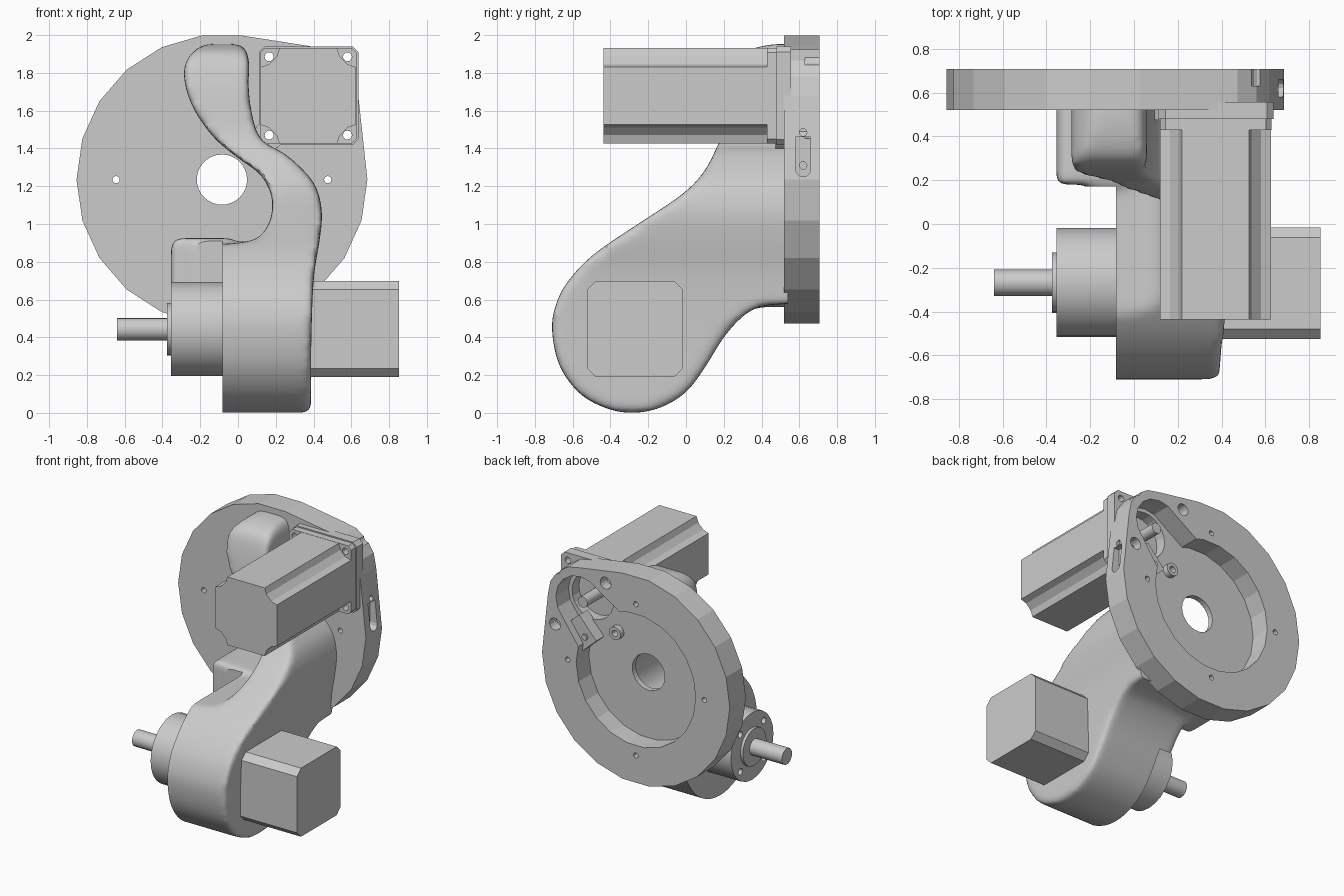
import bpy, bmesh, math
from mathutils import Vector, geometry

if "Cube" in bpy.data.objects:
    bpy.data.objects.remove(bpy.data.objects["Cube"])

DISC = (-0.085, 1.235)      # disc centre (x, z)
MOT = (0.372, 1.678)        # upper motor axis (x, z)
GEAR = (-0.268, 0.443)      # lower drive axis (y, z)


def prism(name, pts, axis, a, b):
    """Extrude a 2D outline along x (pts are y,z) or y (pts are x,z)."""
    place = (lambda p, d: (d, p[0], p[1])) if axis == 'x' else (lambda p, d: (p[0], d, p[1]))
    bm = bmesh.new()
    lo = [bm.verts.new(place(p, a)) for p in pts]
    hi = [bm.verts.new(place(p, b)) for p in pts]
    bm.faces.new(lo)
    bm.faces.new(hi)
    n = len(pts)
    for i in range(n):
        j = (i + 1) % n
        bm.faces.new((lo[i], lo[j], hi[j], hi[i]))
    bmesh.ops.recalc_face_normals(bm, faces=bm.faces)
    me = bpy.data.meshes.new(name)
    bm.to_mesh(me)
    bm.free()
    ob = bpy.data.objects.new(name, me)
    bpy.context.collection.objects.link(ob)
    return ob


def circle(c, r, n=24, off=0.0):
    return [(c[0] + r * math.cos(off + 2 * math.pi * i / n),
             c[1] + r * math.sin(off + 2 * math.pi * i / n)) for i in range(n)]


def rect(a0, a1, b0, b1, c=0.0):
    """Rectangle outline, optionally with chamfered corners."""
    if c == 0:
        return [(a0, b0), (a1, b0), (a1, b1), (a0, b1)]
    return [(a0 + c, b0), (a1 - c, b0), (a1, b0 + c), (a1, b1 - c),
            (a1 - c, b1), (a0 + c, b1), (a0, b1 - c), (a0, b0 + c)]


def hull(pts):
    return [pts[i] for i in geometry.convex_hull_2d([Vector(p) for p in pts])]


def spline(pts, steps=4):
    """Closed smooth curve through the points; a repeated point is a sharp corner."""
    out, n = [], len(pts)
    for i in range(n):
        p = [Vector(pts[(i + k) % n]) for k in (-1, 0, 1, 2)]
        if (p[1] - p[2]).length < 1e-6:
            continue
        for s in range(steps):
            t = s / steps
            v = 0.5 * (2 * p[1] + (p[2] - p[0]) * t
                       + (2 * p[0] - 5 * p[1] + 4 * p[2] - p[3]) * t * t
                       + (3 * p[1] - p[0] - 3 * p[2] + p[3]) * t ** 3)
            out.append((v.x, v.y))
    return out


def boolean(ob, tool, op='DIFFERENCE'):
    tool.hide_render = True
    m = ob.modifiers.new(op, 'BOOLEAN')
    m.object, m.operation, m.solver = tool, op, 'EXACT'


def bake(ob):
    """Apply the modifier stack and remove the helper objects."""
    tools = [m.object for m in ob.modifiers if m.type == 'BOOLEAN']
    bpy.context.view_layer.update()
    dg = bpy.context.evaluated_depsgraph_get()
    me = bpy.data.meshes.new_from_object(ob.evaluated_get(dg))
    ob.modifiers.clear()
    ob.data = me
    for t in tools:
        bpy.data.objects.remove(t)


def smooth(ob, deg=35):
    bpy.ops.object.select_all(action='DESELECT')
    ob.select_set(True)
    bpy.context.view_layer.objects.active = ob
    bpy.ops.object.shade_smooth_by_angle(angle=math.radians(deg))


screws = [(MOT[0] + sx * 0.2075, MOT[1] + sz * 0.2075) for sx in (-1, 1) for sz in (-1, 1)]

# Disc housing, open at the back, with a bulge around the motor
housing = prism('disc_housing', hull(circle(DISC, 0.77, 22) + circle(MOT, 0.265, 16)), 'y', 0.52, 0.708)
boolean(housing, prism('cut', circle(DISC, 0.49, 22), 'y', 0.56, 0.8))
boolean(housing, prism('cut', hull(circle(DISC, 0.32, 22) + circle(MOT, 0.2, 16)), 'y', 0.56, 0.81))
boolean(housing, prism('cut', circle(DISC, 0.133, 32), 'y', 0.4, 0.8))
boolean(housing, prism('cut', circle(MOT, 0.17), 'y', 0.4, 0.65))
for c in circle(DISC, 0.56, 4):
    boolean(housing, prism('cut', circle(c, 0.019, 12), 'y', 0.4, 0.8))
for c in screws:
    boolean(housing, prism('cut', circle(c, 0.024, 12), 'y', 0.4, 0.8))
    boolean(housing, prism('cut', circle(c, 0.044, 16), 'y', 0.63, 0.8))
# Adjustment slot on the right rim
boolean(housing, prism('cut', hull(circle((0.62, 1.29), 0.04, 12) + rect(0.58, 0.66, 1.4, 1.46)), 'x', 0.62, 0.8))
for z in (1.31, 1.485):
    boolean(housing, prism('cut', circle((0.62, z), 0.02, 12), 'x', 0.5, 0.8))
bake(housing)

# Swept arm: front outline crossed with side outline, then rounded
front = [(-0.2, -0.2), (-0.2, -0.2), (0.39, -0.2), (0.39, -0.2), (0.387, 0.3), (0.40, 0.7),
         (0.43, 0.9), (0.445, 1.05), (0.42, 1.18), (0.36, 1.27), (0.25, 1.37), (0.12, 1.45),
         (0.07, 1.6), (0.055, 1.75), (0.06, 1.85), (0.03, 1.94), (-0.06, 1.97), (-0.18, 1.95),
         (-0.265, 1.88), (-0.287, 1.78), (-0.24, 1.62), (-0.13, 1.46), (0.0, 1.35), (0.12, 1.26),
         (0.18, 1.14), (0.17, 1.02), (0.11, 0.93), (0.0, 0.9), (-0.2, 0.89), (-0.2, 0.89)]
side = [(-0.71, 0.44), (-0.67, 0.25), (-0.56, 0.1), (-0.41, 0.02), (-0.27, 0.0), (-0.13, 0.03),
        (0.0, 0.11), (0.1, 0.24), (0.2, 0.4), (0.3, 0.51), (0.4, 0.565), (0.6, 0.58), (0.6, 0.58),
        (0.6, 1.95), (0.6, 1.95), (0.45, 1.95), (0.3, 1.9), (0.24, 1.75), (0.2, 1.5), (0.16, 1.4),
        (0.09, 1.27), (-0.03, 1.15), (-0.3, 0.97), (-0.5, 0.83), (-0.63, 0.69), (-0.69, 0.57)]
arm = prism('swept_arm', spline(front), 'y', -0.9, 0.65)
boolean(arm, prism('cut', spline(side), 'x', -0.5, 0.7), 'INTERSECT')
boolean(arm, prism('pad', rect(-0.355, 0.0, 0.56, 0.925, 0.03), 'y', 0.18, 0.59), 'UNION')
m = arm.modifiers.new('remesh', 'REMESH')
m.mode, m.voxel_size = 'VOXEL', 0.017
m = arm.modifiers.new('round', 'SMOOTH')
m.factor, m.iterations = 0.5, 22
boolean(arm, prism('cut', rect(-0.6, -0.082, -0.1, 1.1), 'y', -0.9, 0.172))
boolean(arm, prism('cut', rect(-1, 1, -0.1, 2.2), 'y', 0.54, 0.8))
bake(arm)
smooth(arm)

# Upper motor mounting plate, front flange and corner boss, all drilled
plate = prism('motor_mount_plate', rect(0.113, 0.637, 1.417, 1.941, 0.03), 'y', 0.48, 0.556)
flange = prism('upper_motor_flange', rect(0.118, 0.627, 1.425, 1.932, 0.025), 'y', 0.43, 0.48)
boss = prism('mount_corner_boss', circle(screws[0], 0.08, 20), 'y', 0.475, 0.545)
inner = prism('pocket_screw_boss', circle(screws[0], 0.048, 20), 'y', 0.55, 0.6)
for ob in (plate, flange, boss, inner):
    for c in screws:
        boolean(ob, prism('cut', circle(c, 0.024, 12), 'y', 0.3, 0.8))
boolean(plate, prism('cut', circle(MOT, 0.17), 'y', 0.4, 0.65))
for ob in (plate, flange, boss, inner):
    bake(ob)

# Upper motor body with relieved corners, and its shaft
h = 0.2525
quarter = [(h, h - 0.1), (h - 0.045, h - 0.085), (h - 0.085, h - 0.045), (h - 0.1, h)]
outline = []
for k in range(4):
    for u, v in quarter:
        for _ in range(k):
            u, v = -v, u
        outline.append((MOT[0] + u, MOT[1] + v))
prism('upper_motor_body', outline, 'y', -0.437, 0.43)
smooth(prism('upper_motor_shaft', circle(MOT, 0.04, 16), 'y', 0.47, 0.68))

# Tensioner block in the pocket with two bolts
prism('tensioner_block', circle((0.43, 1.41), 0.15, 4, 0.05), 'y', 0.55, 0.65)
for c in ((0.37, 1.41), (0.48, 1.42)):
    prism('tensioner_bolt', circle(c, 0.024, 6), 'y', 0.64, 0.665)

# Lower motor on the right
prism('lower_motor', rect(-0.525, -0.015, 0.19, 0.698, 0.046), 'x', 0.3, 0.852)

# Gearbox, collar and output shaft on the left
gearbox = prism('gearbox', circle(GEAR, 0.249, 24), 'x', -0.355, -0.05)
for c in circle(GEAR, 0.195, 4, math.pi / 4):
    boolean(gearbox, prism('cut', circle(c, 0.024, 12), 'x', -0.5, -0.27))
bake(gearbox)
smooth(gearbox)
smooth(prism('gearbox_collar', circle(GEAR, 0.138, 24), 'x', -0.375, -0.34))
smooth(prism('output_shaft', circle(GEAR, 0.06, 16), 'x', -0.64, -0.36))
